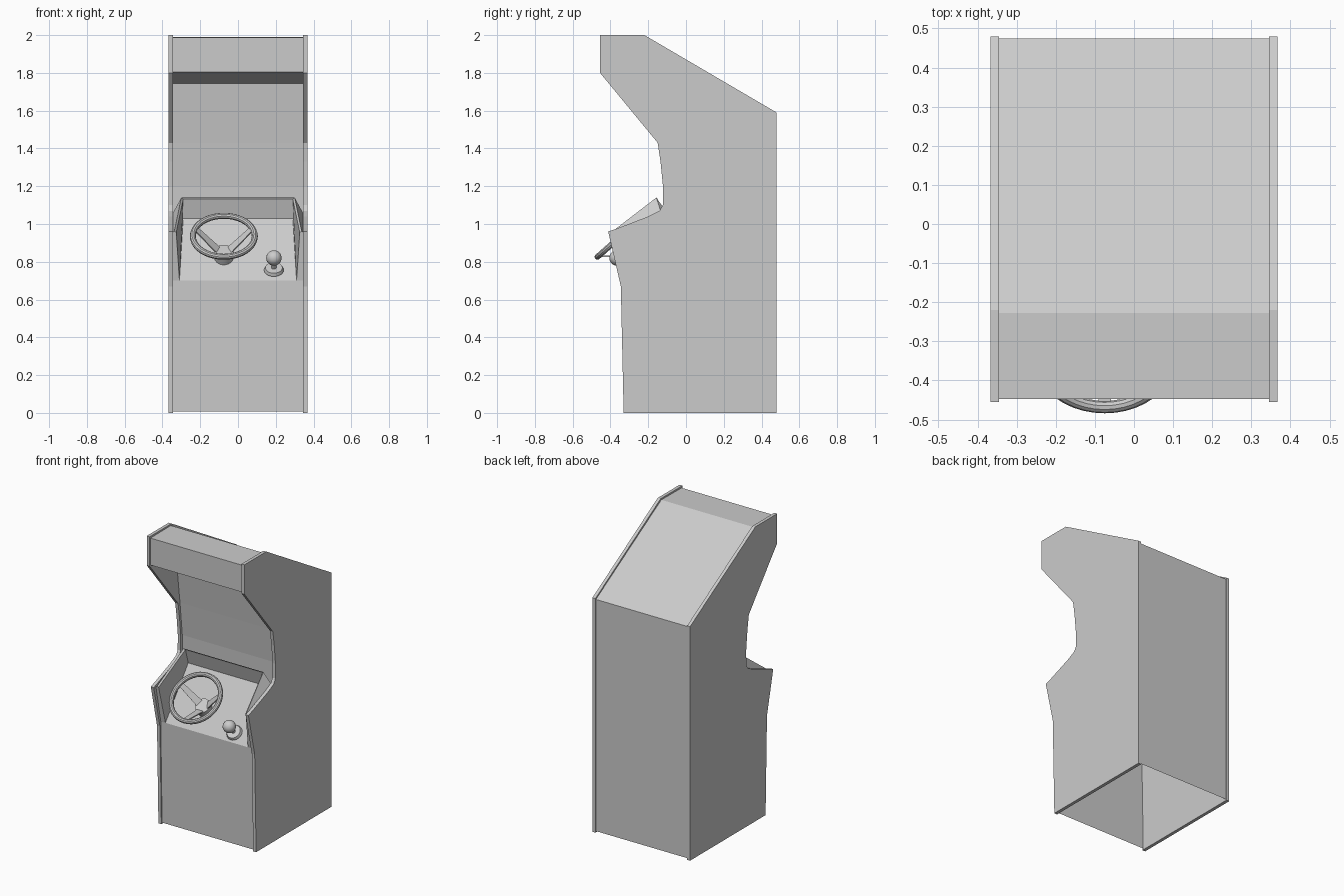
import bpy, bmesh, math
from mathutils import Vector, Matrix

if "Cube" in bpy.data.objects:
    bpy.data.objects.remove(bpy.data.objects["Cube"])

grey = bpy.data.materials.new("light_grey")
grey.diffuse_color = (0.6, 0.6, 0.6, 1)
grey.use_nodes = True
grey.node_tree.nodes["Principled BSDF"].inputs["Base Color"].default_value = grey.diffuse_color

def finish(name, bm, smooth=False, recalc=True):
    if recalc:
        bmesh.ops.recalc_face_normals(bm, faces=bm.faces)
    me = bpy.data.meshes.new(name)
    bm.to_mesh(me)
    bm.free()
    me.materials.append(grey)
    ob = bpy.data.objects.new(name, me)
    bpy.context.collection.objects.link(ob)
    if smooth:
        bpy.context.view_layer.objects.active = ob
        ob.select_set(True)
        bpy.ops.object.shade_smooth_by_angle(angle=math.radians(35))
        ob.select_set(False)
    return ob

def sheet(name, pts, w0=0.345, w1=None):
    """Sheet across the width following (y, z) points."""
    bm = bmesh.new()
    n = len(pts)
    rows = []
    for i, (y, z) in enumerate(pts):
        w = w0 if w1 is None else w0 + (w1 - w0) * i / (n - 1)
        rows.append([bm.verts.new((s * w, y, z)) for s in (-1, 1)])
    for a, b in zip(rows, rows[1:]):
        bm.faces.new((a[0], a[1], b[1], b[0]))
    return finish(name, bm, recalc=False)

# Side panels
profile = [(-0.33, 0), (-0.345, 0.67), (-0.412, 0.96), (-0.36, 0.978), (-0.2, 1.04),
           (-0.14, 1.07), (-0.123, 1.1), (-0.122, 1.2), (-0.135, 1.33), (-0.15, 1.43),
           (-0.455, 1.8), (-0.455, 2.0), (-0.22, 2.0), (0.48, 1.59), (0.48, 0)]
for side, s in (("left", -1), ("right", 1)):
    bm = bmesh.new()
    f = bm.faces.new([bm.verts.new((s * 0.345, y, z)) for y, z in profile])
    ext = bmesh.ops.extrude_face_region(bm, geom=[f])
    bmesh.ops.translate(bm, vec=(s * 0.022, 0, 0),
                        verts=[v for v in ext["geom"] if isinstance(v, bmesh.types.BMVert)])
    finish(side + "_side_panel", bm)

# Cabinet skin between the side panels
sheet("front_panel", [(-0.322, 0.008), (-0.336, 0.70)])
sheet("screen", [(-0.10, 1.03), (-0.105, 1.2), (-0.13, 1.43), (-0.17, 1.745)])
sheet("marquee_underside", [(-0.17, 1.745), (-0.447, 1.805)])
sheet("marquee", [(-0.447, 1.805), (-0.447, 1.988)])
sheet("roof", [(-0.447, 1.988), (-0.228, 1.99)])
sheet("sloped_back", [(-0.228, 1.99), (0.474, 1.582)])
sheet("back_panel", [(0.474, 1.582), (0.474, 0.008)])

# Control deck, dash and lip
sheet("control_deck", [(-0.336, 0.70), (-0.12, 1.03)], 0.31, 0.29)
sheet("dash", [(-0.12, 1.03), (-0.15, 1.132)], 0.29, 0.29)
sheet("dash_lip", [(-0.15, 1.132), (-0.157, 1.14), (-0.102, 1.06)], 0.295, 0.30)

# Cheeks beside the deck, mirrored
bm = bmesh.new()
for s in (-1, 1):
    def quad(*pts):
        bm.faces.new([bm.verts.new((s * x, y, z)) for x, y, z in pts])
    low, back = (0.31, -0.336, 0.70), (0.29, -0.12, 1.03)
    top_in, top_out = (0.29, -0.15, 1.132), (0.30, -0.157, 1.14)
    nose_in, nose_out = (0.327, -0.385, 0.955), (0.337, -0.388, 0.962)
    edge_f, edge_b = (0.346, -0.388, 0.955), (0.346, -0.13, 1.055)
    quad(low, back, top_in, nose_in)
    quad(nose_in, top_in, top_out, nose_out)
    quad(nose_out, top_out, edge_b, edge_f)
    quad(low, nose_in, nose_out, edge_f, (0.346, -0.336, 0.70))
    quad(top_out, (0.30, -0.102, 1.06), edge_b)
finish("deck_cheeks", bm)

# Steering wheel frame: local z points out of the deck, local y up the wheel
AXIS = Vector((0, -0.66, 0.75)).normalized()
UP = Vector((0, 0.75, 0.66)).normalized()
def frame(origin):
    m = Matrix((Vector((1, 0, 0)), UP, AXIS)).transposed().to_4x4()
    m.translation = origin
    return m
wheel = frame(Vector((-0.075, -0.345, 0.935)))

def ring(name, R, r, mat, n=40, k=10):
    bm = bmesh.new()
    g = []
    for i in range(n):
        a = 2 * math.pi * i / n
        g.append([bm.verts.new(((R + r * math.cos(b)) * math.cos(a),
                                (R + r * math.cos(b)) * math.sin(a), r * math.sin(b)))
                  for b in (2 * math.pi * j / k for j in range(k))])
    for i in range(n):
        for j in range(k):
            p, q = g[i], g[(i + 1) % n]
            bm.faces.new((p[j], q[j], q[(j + 1) % k], p[(j + 1) % k]))
    bm.transform(mat)
    finish(name, bm, True)

def cone(name, r1, r2, z0, z1, mat, seg=24):
    bm = bmesh.new()
    bmesh.ops.create_cone(bm, cap_ends=True, segments=seg, radius1=r1, radius2=r2, depth=z1 - z0,
                          matrix=Matrix.Translation((0, 0, (z0 + z1) / 2)))
    bm.transform(mat)
    finish(name, bm, True)

ring("steering_wheel_rim", 0.164, 0.016, wheel)
cone("steering_column", 0.055, 0.05, -0.20, -0.105, wheel)

# Spokes from the hub out to the rim
for i, deg in enumerate((22, 158, 270)):
    a = math.radians(deg)
    d = Vector((math.cos(a), math.sin(a), 0))
    t = Vector((-d.y, d.x, 0))
    bm = bmesh.new()
    rings = []
    for rad, z, w in ((0.03, -0.112, 0.024), (0.16, 0.0, 0.015)):
        rings.append([bm.verts.new(d * rad + t * (w * u) + Vector((0, 0, z + h)))
                      for u, h in ((-1, -0.005), (1, -0.005), (1, 0.005), (-1, 0.005))])
    for j in range(4):
        k = (j + 1) % 4
        bm.faces.new((rings[0][j], rings[0][k], rings[1][k], rings[1][j]))
    for r in rings:
        bm.faces.new(r)
    bm.transform(wheel)
    finish("wheel_spoke_%d" % (i + 1), bm)

# Shift lever: base disc, stem and knob
lever = frame(Vector((0.19, -0.365, 0.82)))
cone("lever_base", 0.052, 0.045, -0.085, -0.068, lever)
cone("lever_stem", 0.014, 0.012, -0.14, 0, lever, 12)
bm = bmesh.new()
bmesh.ops.create_uvsphere(bm, u_segments=20, v_segments=12, radius=0.041)
bm.transform(lever)
finish("lever_knob", bm, True)
